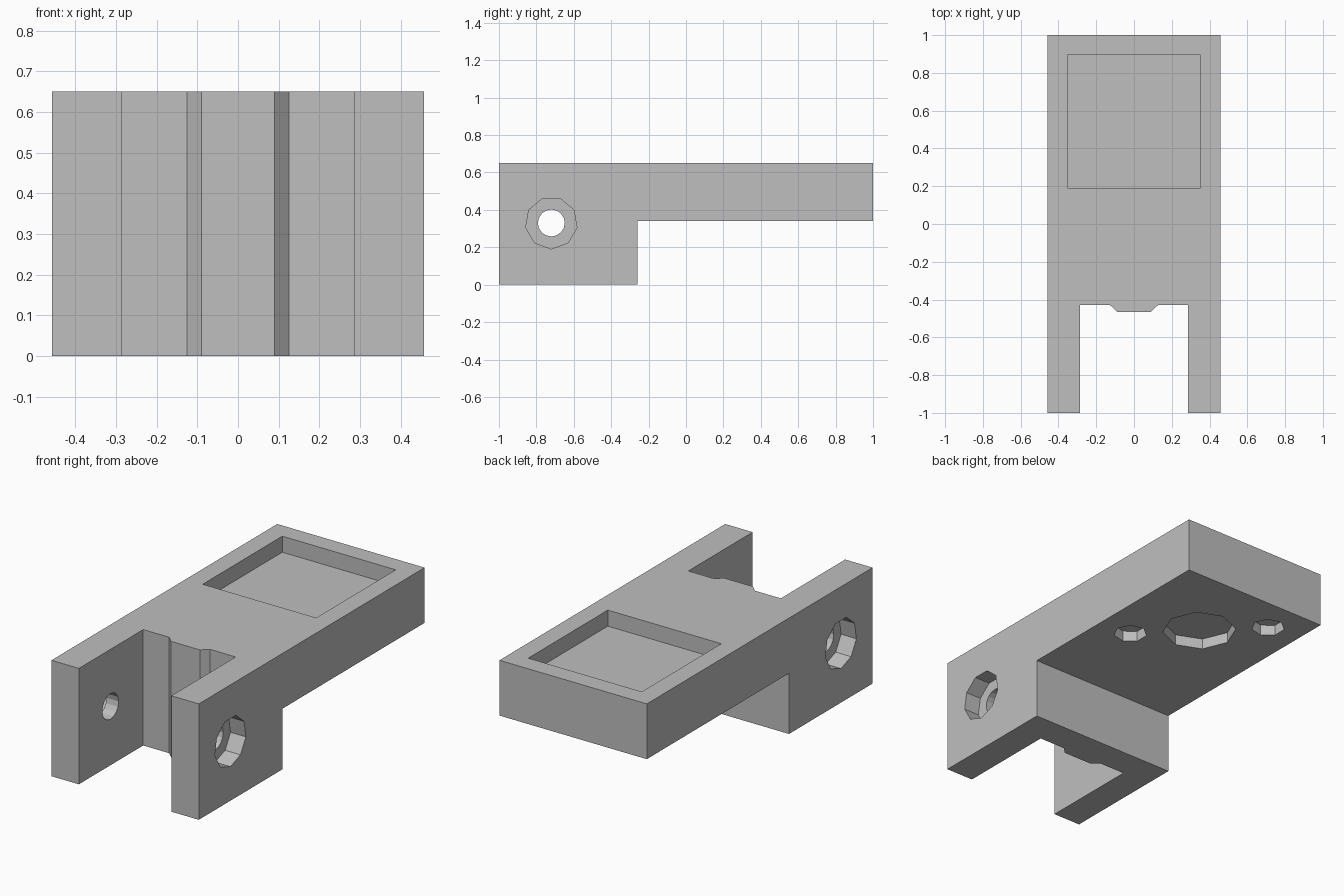
import bpy, bmesh, math
from mathutils import Matrix, Vector

cube = bpy.data.objects.get("Cube")
if cube:
    bpy.data.objects.remove(cube, do_unlink=True)

grey = bpy.data.materials.new("plain grey")
grey.use_nodes = True
colour = (0.52, 0.52, 0.52, 1)
grey.diffuse_color = colour
grey.node_tree.nodes["Principled BSDF"].inputs["Base Color"].default_value = colour


def prism(name, points, depth):
    """Extrude a closed outline of 3D points along a depth vector."""
    bm = bmesh.new()
    base = bm.faces.new([bm.verts.new(p) for p in points])
    top = bmesh.ops.extrude_face_region(bm, geom=[base], use_keep_orig=True)
    moved = [v for v in top["geom"] if isinstance(v, bmesh.types.BMVert)]
    bmesh.ops.translate(bm, verts=moved, vec=Vector(depth))
    bmesh.ops.recalc_face_normals(bm, faces=bm.faces)
    mesh = bpy.data.meshes.new(name)
    bm.to_mesh(mesh)
    bm.free()
    mesh.materials.append(grey)
    obj = bpy.data.objects.new(name, mesh)
    bpy.context.collection.objects.link(obj)
    return obj


def ring(sides, radius, centre, turn=Matrix()):
    """Regular polygon outline whose first corner lies along the turned x axis."""
    angles = [math.tau * i / sides for i in range(sides)]
    return [turn @ Vector((radius * math.cos(a), radius * math.sin(a), 0))
            + Vector(centre) for a in angles]


def cut(body, cutter):
    """Subtract the cutter from the body, then discard it."""
    cutter.hide_render = True
    mod = body.modifiers.new("cut", "BOOLEAN")
    mod.operation, mod.solver, mod.object = "DIFFERENCE", "EXACT", cutter
    bpy.context.view_layer.objects.active = body
    bpy.ops.object.modifier_apply(modifier=mod.name)
    bpy.data.objects.remove(cutter, do_unlink=True)


# Stepped body: long slab with a deep block at the front
half, height, under = 0.457, 0.65, 0.34
side = [(-1, 0), (-0.26, 0), (-0.26, under), (1, under), (1, height), (-1, height)]
body = prism("bracket_body", [(-half, y, z) for y, z in side], (2 * half, 0, 0))

# Fork slot with a raised rib on its rear wall
edge = [(0.287, -1.1), (0.287, -0.43), (0.126, -0.43), (0.09, -0.465)]
edge += [(-x, y) for x, y in reversed(edge)]
cut(body, prism("slot_cutter", [(x, y, -0.1) for x, y in edge], (0, 0, 1)))

# Square pocket in the top
pocket = [(-0.352, 0.19), (0.352, 0.19), (0.352, 0.895), (-0.352, 0.895)]
cut(body, prism("pocket_cutter", [(x, y, 0.56) for x, y in pocket], (0, 0, 0.2)))

# Pivot hole through both arms, with a polygonal recess on each outer side
sideways = Matrix.Rotation(math.pi / 2, 4, "Y")
cut(body, prism("pivot_cutter", ring(16, 0.072, (-0.6, -0.72, 0.33), sideways),
                (1.2, 0, 0)))
for s in (-1, 1):
    outline = ring(9, 0.139, (s * (half - 0.095), -0.72, 0.33), sideways)
    cut(body, prism("recess_cutter", outline, (s * 0.2, 0, 0)))

# Shallow sockets on the underside of the slab: one large, two diagonal small
for sides, radius, x, y in ((8, 0.195, 0, 0.54), (7, 0.088, 0.26, 0.28),
                            (7, 0.088, -0.26, 0.80)):
    outline = ring(sides, radius, (x, y, under - 0.1))
    cut(body, prism("socket_cutter", outline, (0, 0, 0.16)))
